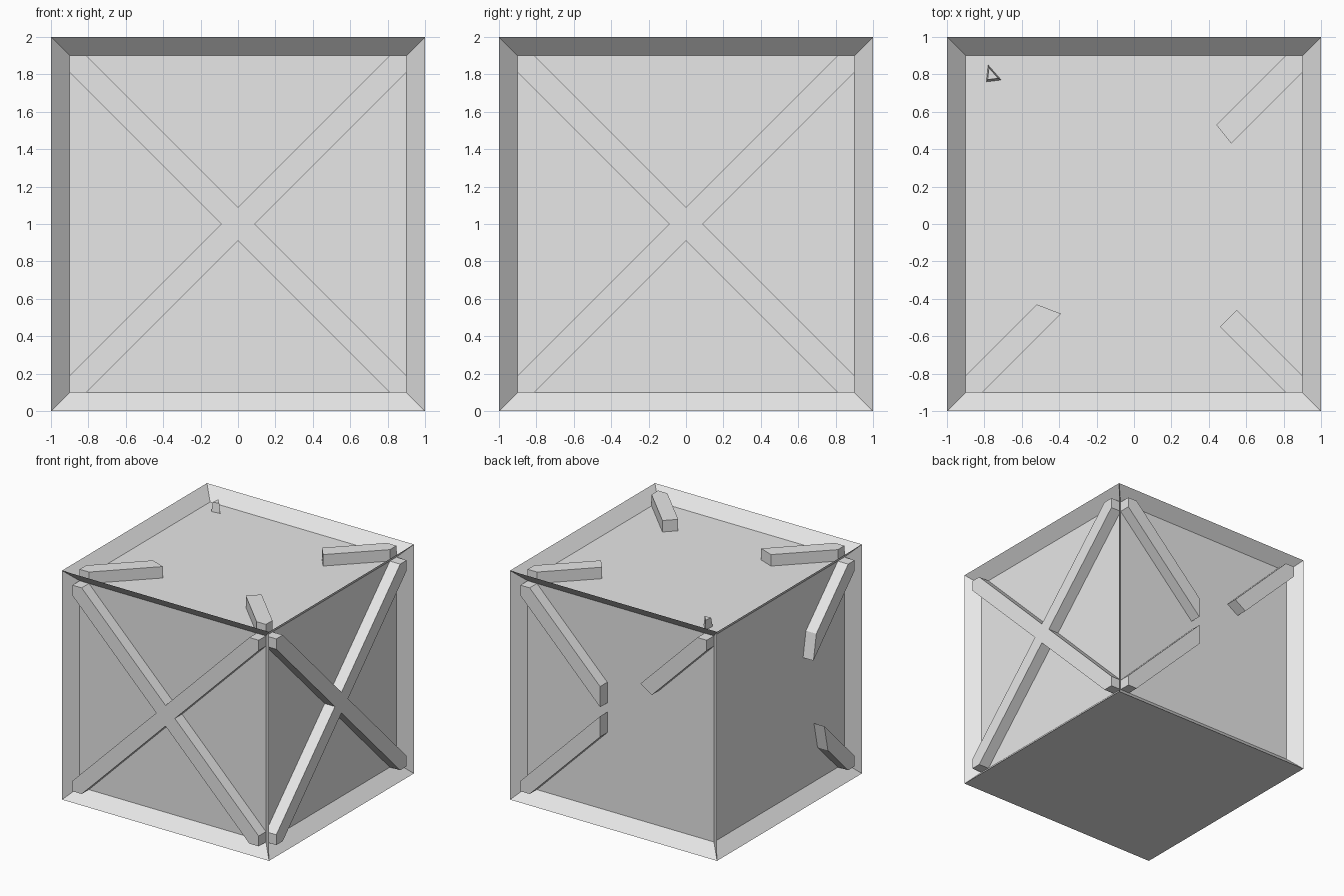
import bpy, bmesh
from mathutils import Vector

if "Cube" in bpy.data.objects:
    bpy.data.objects.remove(bpy.data.objects["Cube"])

R = 0.9     # half size of the recessed panels
E = 0.81    # where a brace edge meets the frame
W = 0.09    # brace half width measured along the frame
CENTRE = Vector((0, 0, 1))

grey = bpy.data.materials.new("crate_grey")
grey.diffuse_color = (0.8, 0.8, 0.8, 1)
grey.use_nodes = True
grey.node_tree.nodes["Principled BSDF"].inputs["Base Color"].default_value = grey.diffuse_color

# in-plane axes and outward normal of each recessed side
SIDES = {
    "front": ((1, 0, 0), (0, 0, 1), (0, -1, 0)),
    "right": ((0, 1, 0), (0, 0, 1), (1, 0, 0)),
    "back": ((1, 0, 0), (0, 0, 1), (0, 1, 0)),
    "left": ((0, 1, 0), (0, 0, 1), (-1, 0, 0)),
    "top": ((1, 0, 0), (0, 1, 0), (0, 0, 1)),
}


def finish(name, bm):
    bmesh.ops.recalc_face_normals(bm, faces=bm.faces[:])
    me = bpy.data.meshes.new(name)
    bm.to_mesh(me)
    bm.free()
    me.materials.append(grey)
    ob = bpy.data.objects.new(name, me)
    bpy.context.collection.objects.link(ob)
    return ob


def plate(name, side, outline, low=R, high=1.0):
    """Extrude a flat outline from the panel out to the frame level."""
    u, v, n = (Vector(a) for a in SIDES[side])
    bm = bmesh.new()
    face = bm.faces.new([bm.verts.new(CENTRE + u * a + v * b + n * low) for a, b in outline])
    ext = bmesh.ops.extrude_face_region(bm, geom=[face])["geom"]
    verts = [g for g in ext if isinstance(g, bmesh.types.BMVert)]
    bmesh.ops.translate(bm, verts=verts, vec=n * (high - low))
    return finish(name, bm)


# crate body: cube with recessed panels on every side but the bottom
bm = bmesh.new()
bmesh.ops.create_cube(bm, size=2)
bmesh.ops.translate(bm, verts=bm.verts[:], vec=CENTRE)
bm.normal_update()
panels = [f for f in bm.faces if f.normal.z > -0.5]
for f in panels:
    n = f.normal.copy()
    bmesh.ops.inset_individual(bm, faces=[f], thickness=1 - R, use_even_offset=True)
    bmesh.ops.translate(bm, verts=f.verts[:], vec=n * (R - 1))
finish("crate_body", bm)

# intact cross braces on the front and right
arm = [(R, E), (R, R), (E, R), (0, W)]
cross = []
for k in range(4):
    cross += arm
    arm = [(-b, a) for a, b in arm]
for side in ("front", "right"):
    plate(side + "_cross_brace", side, cross)

# broken brace stubs: side, corner signs, break position on upper and lower edge
STUBS = [
    ("top", -1, -1, 0.39, 0.52),
    ("top", 1, 1, 0.44, 0.52),
    ("top", 1, -1, 0.46, 0.55),
    ("back", 1, 1, 0.13, 0.13),
    ("back", 1, -1, 0.13, 0.13),
    ("back", -1, 1, 0.26, 0.37),
    ("left", -1, 1, 0.37, 0.33),
    ("left", -1, -1, 0.53, 0.48),
]
for i, (side, su, sv, a, b) in enumerate(STUBS):
    pts = [(R, R), (E, R), (a, a + W), (b, b - W), (R, E)]
    plate(f"{side}_broken_brace_{i}", side, [(p * su, q * sv) for p, q in pts])

# small splinter left on the top panel
splinter = plate("top_splinter", "top", [(-0.79, 0.76), (-0.71, 0.77), (-0.78, 0.85)], R, 0.98)
for v in splinter.data.vertices:
    if v.co.z > 1.95:
        v.co.x += (-0.765 - v.co.x) * 0.3
        v.co.y += (0.80 - v.co.y) * 0.3
